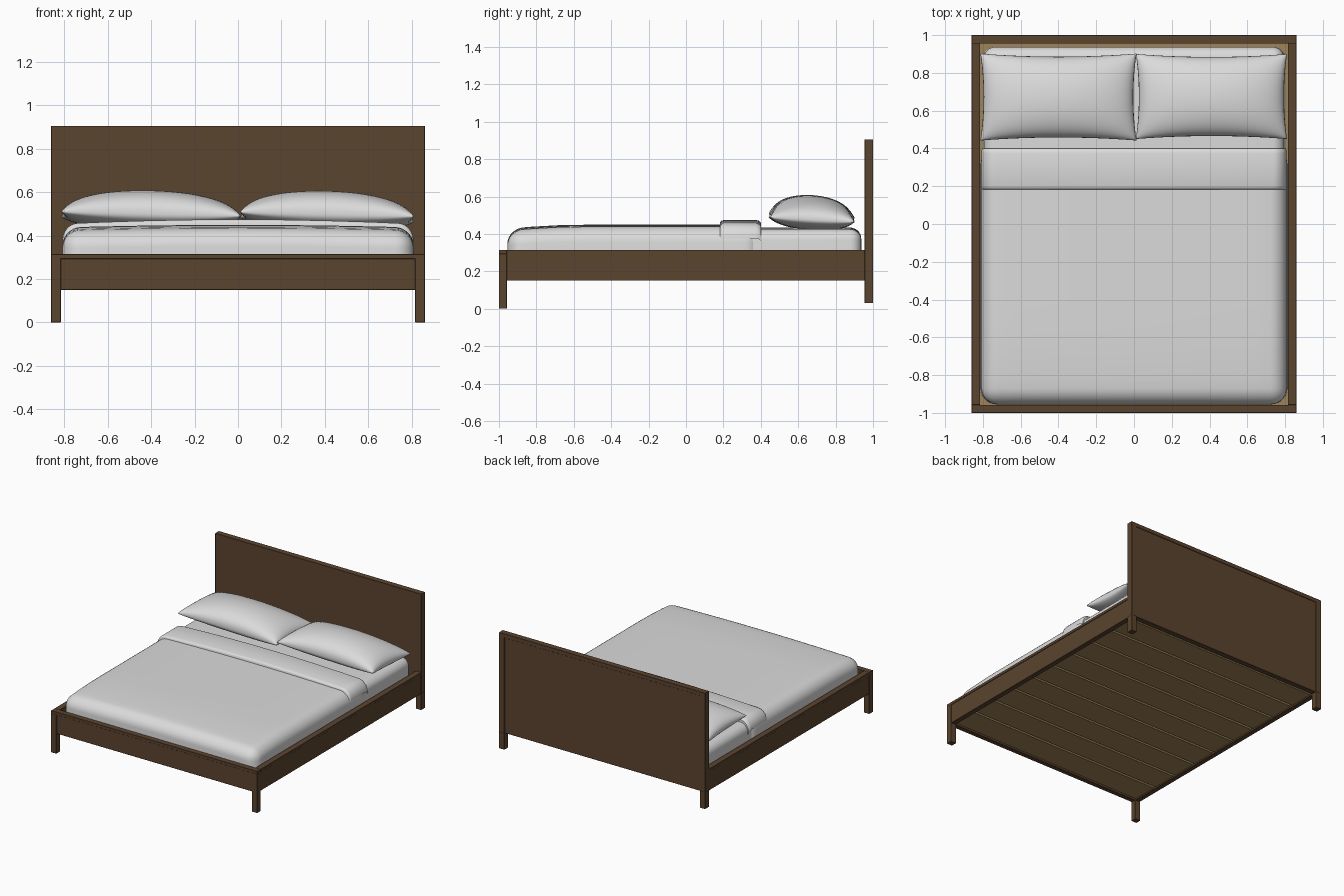
import bpy, bmesh, math

if "Cube" in bpy.data.objects:
    bpy.data.objects.remove(bpy.data.objects["Cube"])


def material(name, rgb):
    m = bpy.data.materials.new(name)
    m.diffuse_color = (*rgb, 1)
    m.use_nodes = True
    m.node_tree.nodes["Principled BSDF"].inputs["Base Color"].default_value = m.diffuse_color
    return m


WOOD = material("dark_wood", (0.104, 0.058, 0.028))
SLAT = material("light_slat_wood", (0.35, 0.23, 0.10))
LINEN = material("white_linen", (0.71, 0.71, 0.71))


def finish(bm, name, mat, smooth=False):
    bmesh.ops.recalc_face_normals(bm, faces=bm.faces)
    me = bpy.data.meshes.new(name)
    bm.to_mesh(me)
    bm.free()
    ob = bpy.data.objects.new(name, me)
    bpy.context.collection.objects.link(ob)
    me.materials.append(mat)
    if smooth:
        bpy.ops.object.select_all(action='DESELECT')
        ob.select_set(True)
        bpy.context.view_layer.objects.active = ob
        bpy.ops.object.shade_smooth_by_angle(angle=math.radians(40))
    return ob


def block(lo, hi):
    bm = bmesh.new()
    bmesh.ops.create_cube(bm, size=1)
    for v in bm.verts:
        for i in range(3):
            v.co[i] = (lo[i] + hi[i]) / 2 + v.co[i] * (hi[i] - lo[i])
    return bm


def box(name, lo, hi, mat=WOOD, bevel=0.0015):
    bm = block(lo, hi)
    if bevel:
        bmesh.ops.bevel(bm, geom=bm.edges[:], offset=bevel, segments=1, affect='EDGES')
    return finish(bm, name, mat)


def cushion(name, lo, hi, radius, crown=0.0, foot=0.0):
    """Soft block: rounded top and upright edges, domed top, sinking at the foot."""
    bm = block(lo, hi)
    flat = [e for e in bm.edges if abs(e.verts[0].co.z - e.verts[1].co.z) < 0.01]
    bmesh.ops.subdivide_edges(bm, edges=flat, cuts=9, use_grid_fill=True)
    edges = [e for e in bm.edges if e.calc_face_angle(0) > 1
             and max(v.co.z for v in e.verts) > hi[2] - 1e-4]
    bmesh.ops.bevel(bm, geom=edges, offset=radius, segments=7, profile=0.5, affect='EDGES')
    for v in bm.verts:
        k = max(0, (v.co.z - lo[2]) / (hi[2] - lo[2]))
        v.co.z -= crown * k * (v.co.x / hi[0]) ** 2
        if v.co.y < -0.55:
            v.co.z -= foot * k * ((-0.55 - v.co.y) / 0.4) ** 2
        v.co.x *= 1 - 0.008 * k
    return finish(bm, name, LINEN, True)


def pillow(name, cx, cy, cz, w, d, up, down, roll):
    """Two bulging sheets joined on a seam, with pulled-out corners."""
    n = 28
    bm = bmesh.new()
    for sign, h in ((1, up), (-1, down)):
        rows = []
        for j in range(n + 1):
            row = []
            for i in range(n + 1):
                u = math.sin((i / n - 0.5) * math.pi)
                v = math.sin((j / n - 0.5) * math.pi)
                x = u * w * (1 - 0.04 * (1 - v * v))
                y = v * d * (1 - 0.07 * (1 - u * u))
                z = h * sign * (max(0, 1 - u * u) * max(0, 1 - v * v)) ** 0.42
                if sign < 0:
                    z = max(z, -down * 0.85)
                row.append(bm.verts.new((cx + x, cy + y, cz + z + roll * u - 0.012 * v)))
            rows.append(row)
        for j in range(n):
            for i in range(n):
                bm.faces.new((rows[j][i], rows[j][i + 1], rows[j + 1][i + 1], rows[j + 1][i]))
    bmesh.ops.remove_doubles(bm, verts=bm.verts, dist=1e-5)
    return finish(bm, name, LINEN, True)


# Headboard: flush front, raised frame on the back
box("headboard_panel", (-0.86, 0.955, 0.155), (0.86, 0.996, 0.905))
box("headboard_back_rail", (-0.82, 0.99, 0.875), (0.82, 1.0, 0.905))

# Posts, front legs and side rails on both sides
for s, side in ((-1, "left"), (1, "right")):
    a, b = sorted((s * 0.815, s * 0.86))
    box(side + "_headboard_leg", (a, 0.955, 0.03), (b, 1.0, 0.157))
    box(side + "_headboard_back_post", (a, 0.99, 0.155), (b, 1.0, 0.905))
    box(side + "_front_leg", (a, -1.0, 0.0), (b, -0.957, 0.295))
    box(side + "_rail_cap", (a, -0.958, 0.294), (b, 0.957, 0.315))
    a, b = sorted((s * 0.818, s * 0.856))
    box(side + "_side_rail", (a, -0.96, 0.15), (b, 0.957, 0.296))

# Front rail and its cap
box("front_rail", (-0.82, -0.996, 0.15), (0.82, -0.96, 0.296))
box("front_rail_cap", (-0.86, -1.0, 0.293), (0.86, -0.957, 0.315))

# Slatted base
box("base_board", (-0.82, -0.96, 0.18), (0.82, 0.957, 0.20), SLAT, 0)
count, start, end = 9, -0.955, 0.952
pitch = (end - start) / count
for i in range(count):
    y = start + i * pitch
    box(f"slat_{i + 1}", (-0.818, y, 0.16), (0.818, y + pitch - 0.016, 0.182), SLAT)

# Bedding
cushion("mattress", (-0.80, -0.93, 0.20), (0.80, 0.937, 0.434), 0.06, 0.01, 0.03)
cushion("blanket", (-0.812, -0.955, 0.20), (0.812, 0.40, 0.449), 0.085, 0.012, 0.022)

# Folded-over sheet: draped band with a rounded lip, ending at the blanket's sides
right = [(x, 0.474 - 0.017 * (x / 0.735) ** 2) for x in (0.0, 0.2, 0.4, 0.6)]
for k in range(11):
    t = k / 10 * math.pi / 2
    right.append((0.735 + 0.073 * math.sin(t), 0.375 + 0.082 * math.cos(t)))
outline = [(-x, z) for x, z in reversed(right[1:])] + right
bm = bmesh.new()
rings = []
for y, drop in ((0.182, 0.035), (0.182, 0.013), (0.188, 0.004), (0.20, 0.0),
                (0.375, 0.0), (0.391, 0.004), (0.40, 0.013), (0.401, 0.04)):
    rings.append([bm.verts.new((x * (1 - drop * 0.5), y, z - drop)) for x, z in outline])
for r0, r1 in zip(rings, rings[1:]):
    for i in range(len(outline) - 1):
        bm.faces.new((r0[i], r0[i + 1], r1[i + 1], r1[i]))
finish(bm, "folded_sheet", LINEN, True)

# Pillows
pillow("left_pillow", -0.40, 0.672, 0.487, 0.413, 0.23, 0.12, 0.065, -0.01)
pillow("right_pillow", 0.41, 0.675, 0.485, 0.40, 0.225, 0.12, 0.065, -0.01)
